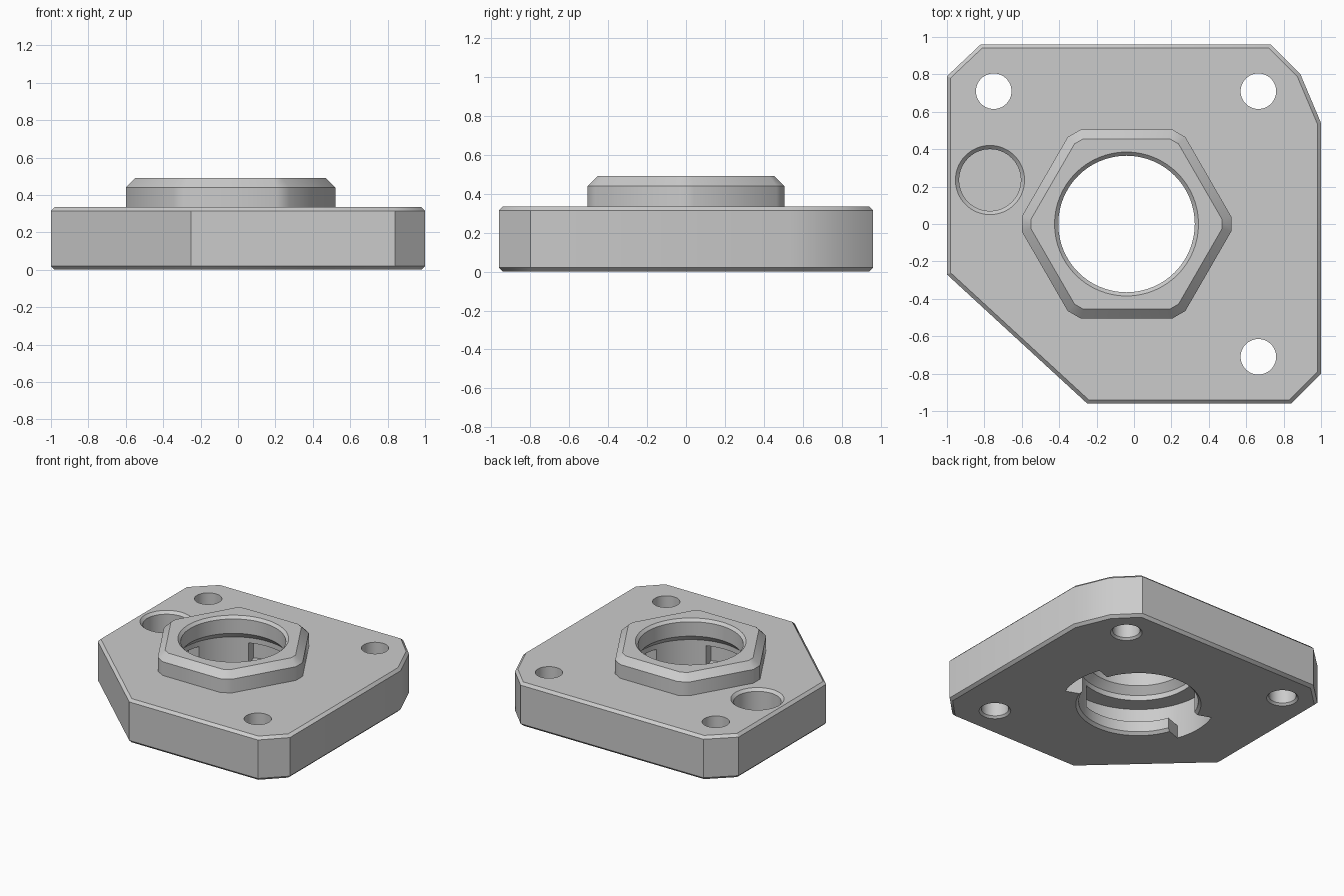
import bpy
import bmesh
from math import cos, sin, radians, pi
from mathutils import Vector

cube = bpy.data.objects.get("Cube")
if cube:
    bpy.data.objects.remove(cube, do_unlink=True)

GREY = (0.6, 0.6, 0.6, 1.0)
metal = bpy.data.materials.new("plain_grey")
metal.use_nodes = True
metal.diffuse_color = GREY
metal.node_tree.nodes["Principled BSDF"].inputs["Base Color"].default_value = GREY

BORE = Vector((-0.04, 0.0))


def inset(points, d):
    """Move every side of a counter-clockwise outline inwards by d."""
    result = []
    for i, p in enumerate(points):
        a = (p - points[i - 1]).normalized()
        b = (points[(i + 1) % len(points)] - p).normalized()
        na, nb = Vector((-a.y, a.x)), Vector((-b.y, b.x))
        result.append(p + (na + nb) * d / (1 + na.dot(nb)))
    return result


def circle(center, r, n=64):
    return [center + Vector((cos(2 * pi * i / n), sin(2 * pi * i / n))) * r
            for i in range(n)]


def sector(center, inner, outer, start, end):
    """Outline of a ring sector, angles in degrees."""
    n = max(8, int((end - start) / 5))
    angles = [radians(start + (end - start) * i / n) for i in range(n + 1)]
    out = [center + Vector((cos(a), sin(a))) * outer for a in angles]
    back = [center + Vector((cos(a), sin(a))) * inner for a in reversed(angles)]
    return out + back


def loft(name, layers):
    """Solid through stacked outlines, given as (outline, height)."""
    bm = bmesh.new()
    rings = [[bm.verts.new((p.x, p.y, z)) for p in pts] for pts, z in layers]
    bm.faces.new(list(reversed(rings[0])))
    bm.faces.new(rings[-1])
    for low, high in zip(rings, rings[1:]):
        for i in range(len(low)):
            j = (i + 1) % len(low)
            bm.faces.new((low[i], low[j], high[j], high[i]))
    bmesh.ops.recalc_face_normals(bm, faces=bm.faces)
    mesh = bpy.data.meshes.new(name)
    bm.to_mesh(mesh)
    bm.free()
    mesh.materials.append(metal)
    obj = bpy.data.objects.new(name, mesh)
    bpy.context.collection.objects.link(obj)
    return obj


def turned(name, center, profile):
    """Round solid from (radius, height) steps."""
    return loft(name, [(circle(center, r), z) for r, z in profile])


def combine(target, tool, operation):
    mod = target.modifiers.new(tool.name, "BOOLEAN")
    mod.operation = operation
    mod.solver = "EXACT"
    mod.object = tool
    bpy.context.view_layer.objects.active = target
    bpy.ops.object.modifier_apply(modifier=mod.name)
    bpy.data.objects.remove(tool, do_unlink=True)


# Base plate with clipped corners and chamfered rims
outline = [Vector(p) for p in (
    (-0.25, -0.96), (0.84, -0.96), (1, -0.8), (1, 0.54), (0.89, 0.8),
    (0.73, 0.96), (-0.82, 0.96), (-1, 0.79), (-1, -0.27))]
rim = inset(outline, 0.02)
plate = loft("mounting_plate", [(rim, 0), (outline, 0.02),
                                (outline, 0.315), (rim, 0.335)])

# Hexagonal boss with trimmed corners
hexagon = []
for k in range(6):
    a = radians(60 * k)
    for side in (-0.04, 0.04):
        hexagon.append(BORE + Vector((0.56 * cos(a) - side * sin(a),
                                      0.56 * sin(a) + side * cos(a))))
boss = loft("hex_boss", [(hexagon, 0.2), (hexagon, 0.44),
                         (inset(hexagon, 0.05), 0.49)])
combine(plate, boss, "UNION")

# Stepped centre bore with a narrower lip at the top
combine(plate, turned("bore", BORE, [
    (0.455, -0.02), (0.415, 0.02), (0.415, 0.31), (0.365, 0.36),
    (0.365, 0.47), (0.405, 0.51)]), "DIFFERENCE")

# Twist-lock: entry slots from below and quarter-turn channels inside
for turn in (0, 180):
    slot = sector(BORE, 0.3, 0.54, turn - 20, turn + 20)
    combine(plate, loft("entry_slot", [(slot, -0.1), (slot, 0.2)]), "DIFFERENCE")
    channel = sector(BORE, 0.3, 0.54, turn - 20, turn + 110)
    combine(plate, loft("lock_channel", [(channel, 0.1), (channel, 0.27)]),
            "DIFFERENCE")

# Three bolt holes
for x, y in ((-0.75, 0.71), (0.665, 0.71), (0.665, -0.71)):
    combine(plate, turned("bolt_hole", Vector((x, y)), [
        (0.13, -0.02), (0.095, 0.015), (0.095, 0.4)]), "DIFFERENCE")

# Round blind pocket beside the boss
combine(plate, turned("pocket", Vector((-0.77, 0.235)), [
    (0.165, 0.1), (0.165, 0.315), (0.205, 0.355)]), "DIFFERENCE")

# Soft shading on curves, crisp chamfers
bpy.ops.object.select_all(action="DESELECT")
plate.select_set(True)
bpy.context.view_layer.objects.active = plate
bpy.ops.object.shade_smooth_by_angle(angle=radians(32))
